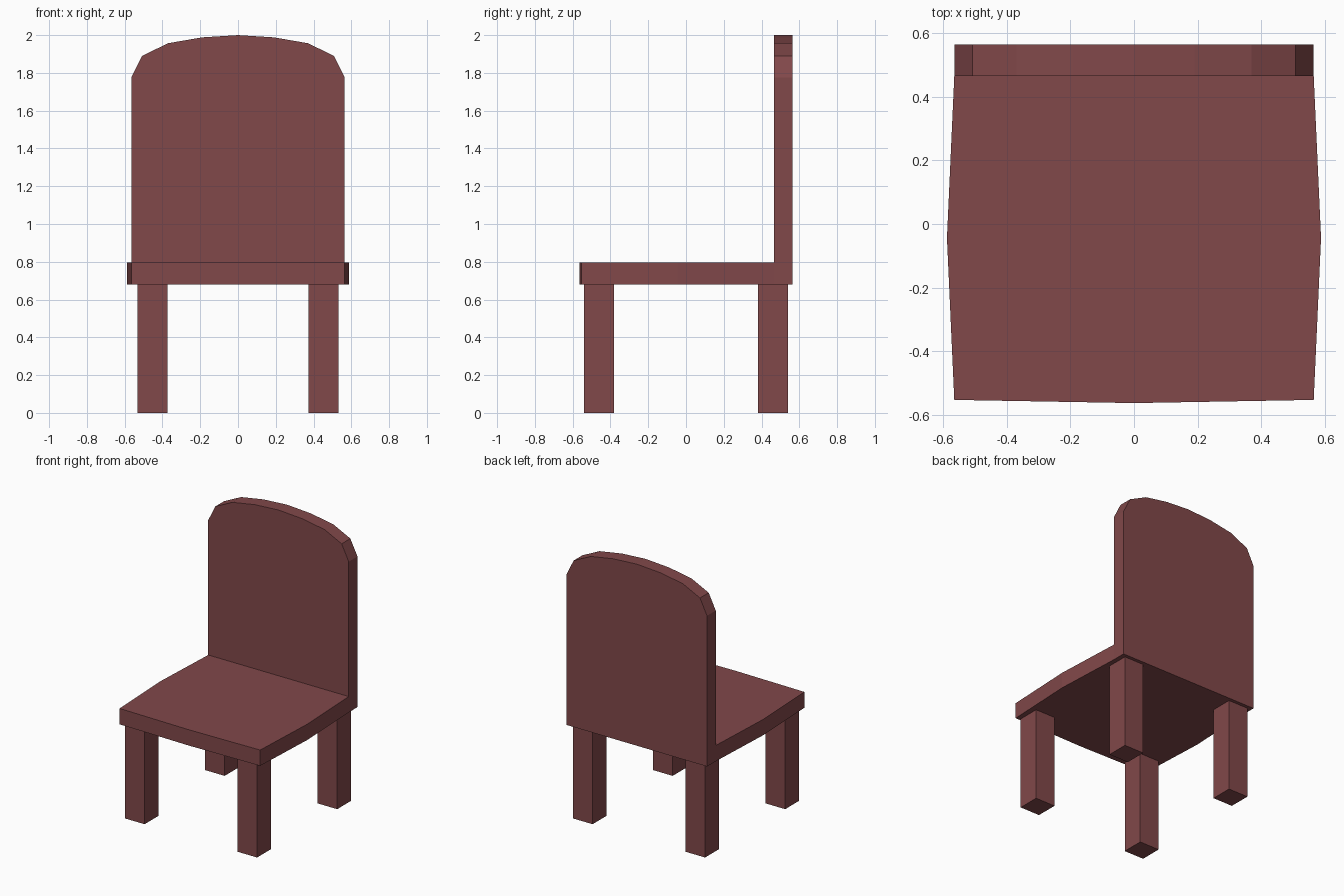
import bpy, bmesh
from mathutils import Vector

if "Cube" in bpy.data.objects:
    bpy.data.objects.remove(bpy.data.objects["Cube"])

wood = bpy.data.materials.new("dark_red_wood")
wood.diffuse_color = (0.22, 0.065, 0.068, 1)
wood.use_nodes = True
wood.node_tree.nodes["Principled BSDF"].inputs["Base Color"].default_value = wood.diffuse_color


def prism(name, outline, offset):
    """Extrude a flat 3D outline along an offset into a closed solid."""
    bm = bmesh.new()
    face = bm.faces.new([bm.verts.new(p) for p in outline])
    ext = bmesh.ops.extrude_face_region(bm, geom=[face], use_keep_orig=True)
    moved = [v for v in ext["geom"] if isinstance(v, bmesh.types.BMVert)]
    bmesh.ops.translate(bm, verts=moved, vec=Vector(offset))
    bmesh.ops.recalc_face_normals(bm, faces=bm.faces)
    mesh = bpy.data.meshes.new(name)
    bm.to_mesh(mesh)
    bm.free()
    mesh.materials.append(wood)
    obj = bpy.data.objects.new(name, mesh)
    bpy.context.collection.objects.link(obj)
    return obj


SEAT_Z, SEAT_TOP = 0.68, 0.795
BACK_Y, REAR_Y, HALF_W = 0.465, 0.565, 0.565

# Seat: slightly bowed at the front and sides
right = [(HALF_W, -0.553), (0.588, -0.044), (HALF_W, BACK_Y)]
left = [(-x, y) for x, y in reversed(right)]
prism("seat", [(x, y, SEAT_Z) for x, y in [(0, -0.563)] + right + left],
      (0, 0, SEAT_TOP - SEAT_Z))

# Backrest: upright panel with a faceted arched top
right = [(HALF_W, SEAT_Z), (HALF_W, 1.775), (0.508, 1.89), (0.37, 1.957), (0.19, 1.988)]
left = [(-x, z) for x, z in reversed(right)]
prism("backrest", [(x, BACK_Y, z) for x, z in right + [(0, 2.0)] + left],
      (0, REAR_Y - BACK_Y, 0))

# Four square legs
for end, y0, y1 in (("front", -0.54, -0.38), ("back", 0.38, 0.54)):
    for side, s in (("left", -1), ("right", 1)):
        a, b = s * 0.373, s * 0.532
        prism(f"{end}_{side}_leg",
              [(a, y0, 0), (b, y0, 0), (b, y1, 0), (a, y1, 0)], (0, 0, SEAT_Z))
